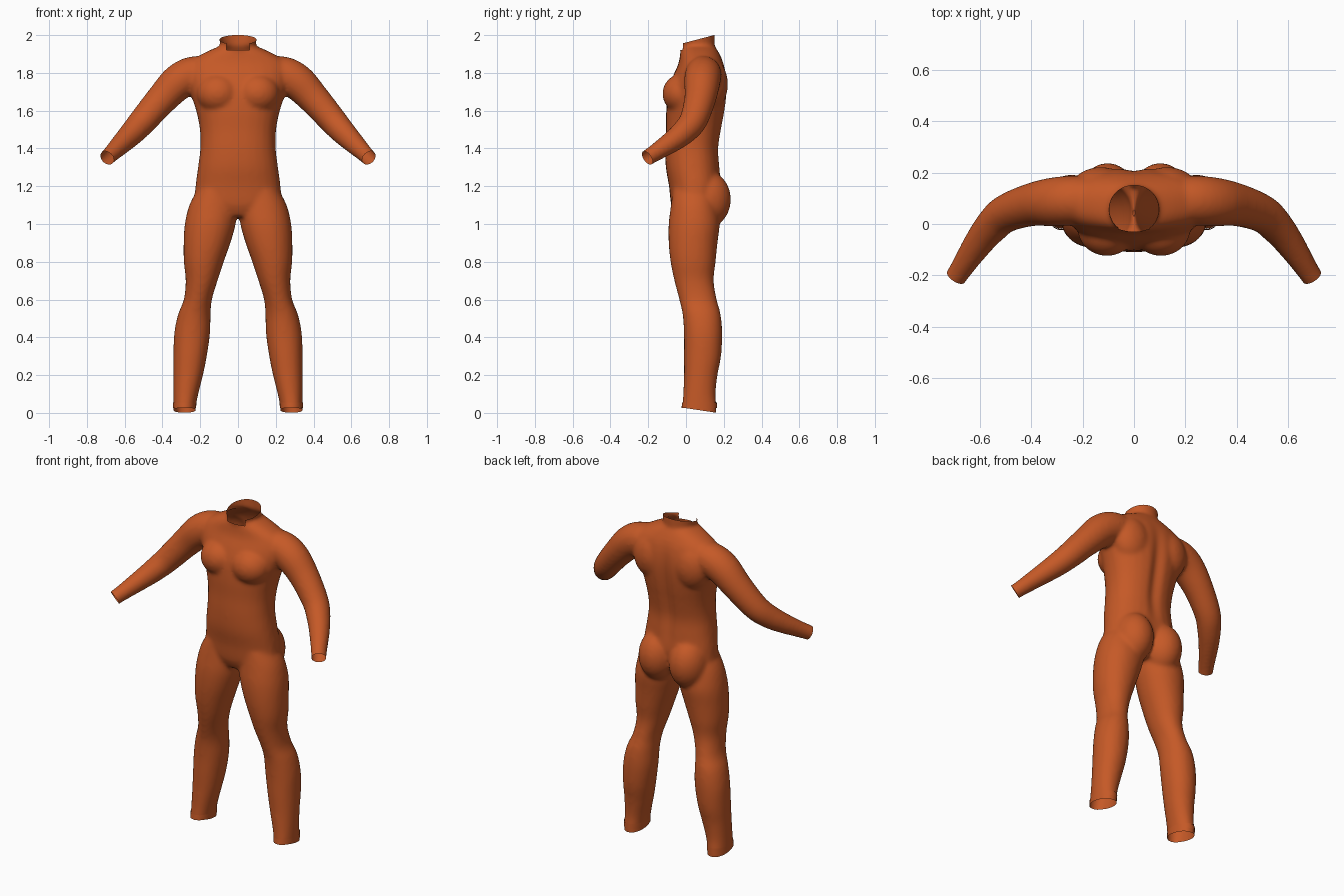
import bpy, bmesh, math
from mathutils import Vector, Matrix

if "Cube" in bpy.data.objects:
    bpy.data.objects.remove(bpy.data.objects["Cube"])

SEG = 28
fabric = bpy.data.materials.new("burnt_orange_fabric")
fabric.diffuse_color = (0.56, 0.10, 0.02, 1)
fabric.use_nodes = True
fabric.node_tree.nodes["Principled BSDF"].inputs["Base Color"].default_value = fabric.diffuse_color


def refine(rows, n=4):
    """Catmull-Rom interpolation between cross-sections."""
    rows = [Vector(r) for r in rows]
    out = []
    for i in range(len(rows) - 1):
        a, b, c, d = rows[max(i - 1, 0)], rows[i], rows[i + 1], rows[min(i + 2, len(rows) - 1)]
        for k in range(n):
            t = k / n
            out.append(0.5 * (2 * b + (c - a) * t + (2 * a - 5 * b + 4 * c - d) * t * t
                              + (3 * b - a - 3 * c + d) * t ** 3))
    return out + [rows[-1]]


def loft(bm, rows, side=1, along=False, power=2.0, caps=True):
    """Tube through rows of (x, y, z, radius_a, radius_b)."""
    rows = refine(rows)
    rings = []
    for i, r in enumerate(rows):
        c = Vector(r[:3])
        u, v = Vector((1, 0, 0)), Vector((0, 1, 0))
        if along:
            t = Vector(rows[min(i + 1, len(rows) - 1)][:3]) - Vector(rows[max(i - 1, 0)][:3])
            u = t.cross(v).normalized()
            v = t.cross(u).normalized()
        ring = []
        for k in range(SEG):
            a = 2 * math.pi * k / SEG
            ca, sa = math.cos(a), math.sin(a)
            p = c + u * r[3] * math.copysign(abs(ca) ** (2 / power), ca) \
                  + v * r[4] * math.copysign(abs(sa) ** (2 / power), sa)
            ring.append(bm.verts.new((p.x * side, p.y, p.z)))
        rings.append(ring)
    for a, b in zip(rings, rings[1:]):
        for k in range(SEG):
            j = (k + 1) % SEG
            bm.faces.new((a[k], a[j], b[j], b[k]))
    if caps:
        bm.faces.new(rings[0][::-1])
        bm.faces.new(rings[-1])


def span(z, x0, x1, y0, y1):
    """Cross-section from its extents."""
    return ((x0 + x1) / 2, (y0 + y1) / 2, z, (x1 - x0) / 2, (y1 - y0) / 2)


def blob(bm, co, size):
    bmesh.ops.create_uvsphere(bm, u_segments=28, v_segments=18, radius=1,
                              matrix=Matrix.Translation(co) @ Matrix.Diagonal((*size, 1)))


def make_object(name, bm):
    me = bpy.data.meshes.new(name)
    bm.to_mesh(me)
    bm.free()
    me.materials.append(fabric)
    ob = bpy.data.objects.new(name, me)
    bpy.context.scene.collection.objects.link(ob)
    return ob


bm = bmesh.new()

# torso
torso = [(1.04, .13, -.05, .13), (1.10, .225, -.078, .165), (1.2, .225, -.09, .185),
         (1.3, .212, -.107, .18), (1.4, .2, -.11, .175), (1.5, .202, -.106, .19),
         (1.6, .222, -.105, .208), (1.7, .255, -.095, .218), (1.78, .275, -.07, .215),
         (1.85, .265, -.04, .20), (1.905, .18, -.03, .175), (1.945, .09, -.02, .15)]
loft(bm, [span(z, -x, x, a, b) for z, x, a, b in torso], power=2.25)

# neck, longer than needed and trimmed below
loft(bm, [(0, .075, 1.82, .10, .09), (0, .06, 1.93, .09, .093), (0, .053, 1.98, .1, .099),
          (0, .05, 2.06, .105, .10)])

leg = [(1.18, .02, .215, -.07, .15), (1.1, .004, .258, -.08, .165), (1.0, .012, .282, -.092, .178),
       (.9, .04, .288, -.092, .167), (.8, .075, .287, -.082, .157), (.7, .108, .277, -.062, .147),
       (.6, .138, .287, -.036, .163), (.52, .145, .318, -.018, .184), (.42, .148, .338, -.011, .192),
       (.3, .165, .342, -.011, .186), (.2, .185, .342, -.011, .167), (.1, .21, .342, -.015, .157),
       (.03, .223, .342, -.021, .162), (-.06, .223, .342, -.021, .162)]
arm = [(.10, .09, 1.79, .08), (.22, .092, 1.795, .095), (.31, .086, 1.755, .096),
       (.40, .075, 1.665, .084), (.50, .04, 1.55, .074), (.555, -.01, 1.488, .067),
       (.61, -.08, 1.432, .057), (.685, -.193, 1.358, .043), (.74, -.275, 1.305, .043)]
for s in (1, -1):
    loft(bm, [span(*r) for r in leg], side=s, power=2.1)
    loft(bm, [(x, y, z, r, r) for x, y, z, r in arm], side=s, along=True)
    blob(bm, (s * .103, .112, 1.13), (.112, .126, .15))      # buttock
    blob(bm, (s * .105, -.02, 1.69), (.115, .105, .105))     # chest muscle
    blob(bm, (s * .13, .13, 1.74), (.12, .092, .14))         # shoulder blade
bmesh.ops.recalc_face_normals(bm, faces=bm.faces)

# fuse the body parts into one smooth skin
source = make_object("body_source", bm)
mod = source.modifiers.new("fuse", 'REMESH')
mod.mode = 'VOXEL'
mod.voxel_size = 0.011
mod = source.modifiers.new("soften", 'SMOOTH')
mod.factor = 0.5
mod.iterations = 9
dg = bpy.context.evaluated_depsgraph_get()
skin = bpy.data.meshes.new_from_object(source.evaluated_get(dg))
bpy.data.objects.remove(source)
bm = bmesh.new()
bm.from_mesh(skin)

# spine groove
for v in bm.verts:
    if v.co.y > .1 and 1.2 < v.co.z < 1.88:
        fade = math.sin(math.pi * (v.co.z - 1.2) / .68)
        v.co.y -= .018 * fade * math.exp(-(v.co.x / .035) ** 2)


def split(region, co, no):
    faces = [f for f in bm.faces if region(f.calc_center_median())]
    geom = set(faces)
    for f in faces:
        geom.update(f.edges)
        geom.update(f.verts)
    bmesh.ops.bisect_plane(bm, geom=list(geom), plane_co=co, plane_no=no)


def remove(rule):
    bmesh.ops.delete(bm, geom=[f for f in bm.faces if rule(f.calc_center_median())],
                     context='FACES')


def trim(region, co, no):
    co, no = Vector(co), Vector(no)
    split(region, co, no)
    remove(lambda c: region(c) and (c - co).dot(no) > 0)


# open wrists, ankles and neck
for s in (1, -1):
    trim(lambda c: c.x * s > .5 and c.z > 1.2, (s * .693, -.205, 1.35), (s * .19, -.28, -.19))
trim(lambda c: c.z < .2, (0, 0, .025), (0, -.15, -1))
trim(lambda c: c.z > 1.9 and abs(c.x) < .14, (0, 0, 1.961), (0, -.263, 1))

# notch at the collar front
collar = lambda c: c.z > 1.88 and c.y < .03 and abs(c.x) < .12
for co, no in (((.06, 0, 0), (1, 0, 0)), ((-.06, 0, 0), (1, 0, 0)), ((0, 0, 1.922), (0, 0, 1))):
    split(collar, co, no)
remove(lambda c: collar(c) and abs(c.x) < .06 and c.z > 1.922)
make_object("body_suit", bm)

# folded hems at the ankles
for s, name in ((1, "left_ankle_hem"), (-1, "right_ankle_hem")):
    bm = bmesh.new()
    loft(bm, [span(.055, .22, .344, -.02, .163), span(.025, .222, .344, -.024, .164)],
         side=s, power=2.1, caps=False)
    bmesh.ops.recalc_face_normals(bm, faces=bm.faces)
    make_object(name, bm)

for ob in bpy.context.scene.objects:
    ob.select_set(True)
    bpy.context.view_layer.objects.active = ob
bpy.ops.object.shade_smooth_by_angle(angle=math.radians(50))
